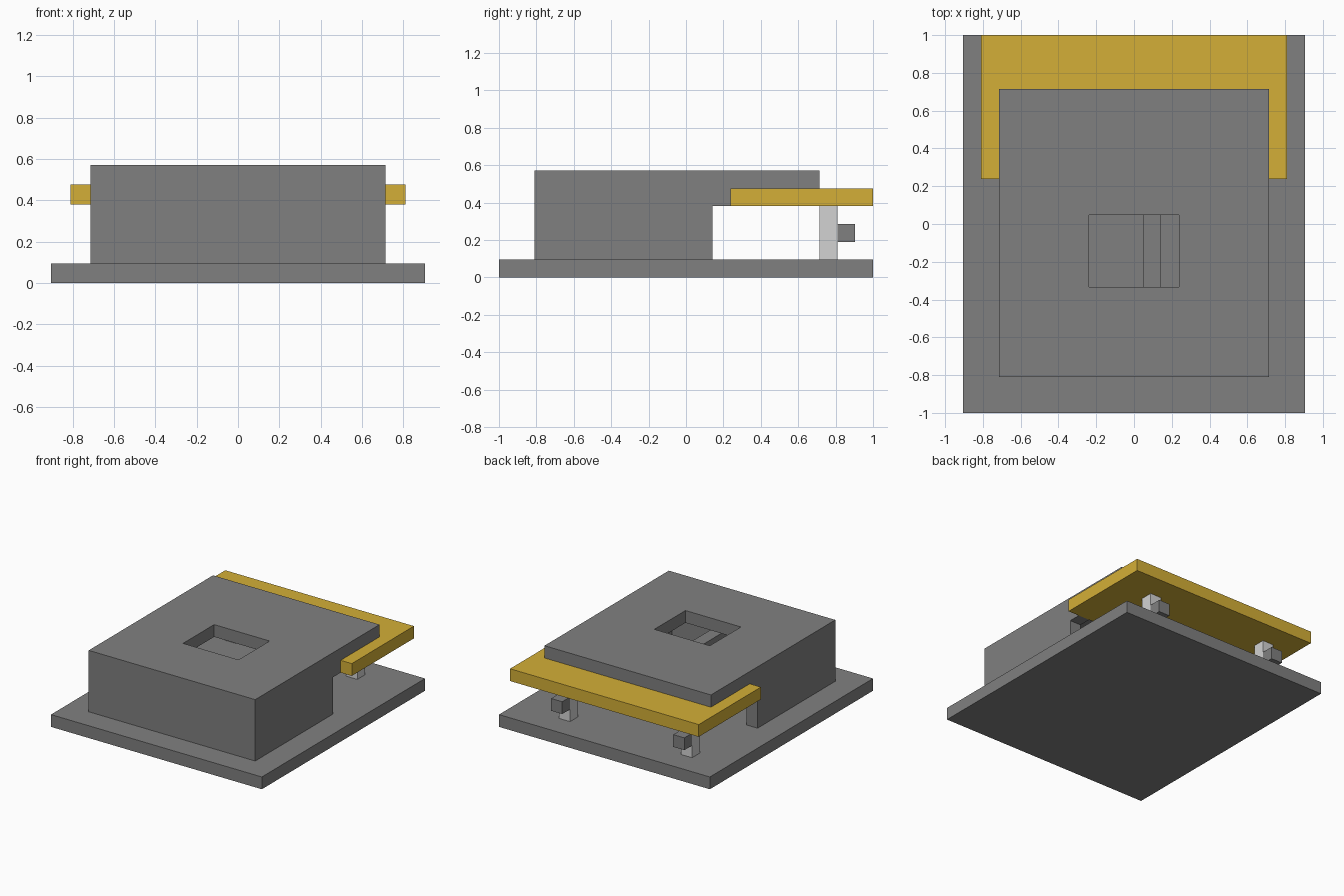
import bpy
import bmesh
from mathutils import Vector

U = 2 / 21  # building grid unit

old = bpy.data.objects.get("Cube")
if old:
    bpy.data.objects.remove(old, do_unlink=True)


def material(name, rgb):
    m = bpy.data.materials.new(name)
    m.use_nodes = True
    m.diffuse_color = (*rgb, 1)
    m.node_tree.nodes["Principled BSDF"].inputs["Base Color"].default_value = (*rgb, 1)
    return m


grey = material("stone grey", (0.216, 0.216, 0.216))
gold = material("gold", (0.658, 0.429, 0.038))
silver = material("light silver", (0.651, 0.651, 0.651))


def finish(name, bm, mat):
    bmesh.ops.recalc_face_normals(bm, faces=bm.faces)
    mesh = bpy.data.meshes.new(name)
    bm.to_mesh(mesh)
    bm.free()
    mesh.materials.append(mat)
    ob = bpy.data.objects.new(name, mesh)
    bpy.context.collection.objects.link(ob)
    return ob


def box(name, low, high, mat):
    """Box between two corners given in grid units."""
    low, high = Vector(low) * U, Vector(high) * U
    bm = bmesh.new()
    bmesh.ops.create_cube(bm, size=1)
    bmesh.ops.scale(bm, vec=high - low, verts=bm.verts)
    bmesh.ops.translate(bm, vec=(low + high) / 2, verts=bm.verts)
    return finish(name, bm, mat)


def side_profile(name, points, x0, x1, mat):
    """Extrude a (y, z) outline along x, in grid units."""
    bm = bmesh.new()
    face = bm.faces.new([bm.verts.new(Vector((x0, y, z)) * U) for y, z in points])
    ext = bmesh.ops.extrude_face_region(bm, geom=[face])
    moved = [v for v in ext["geom"] if isinstance(v, bmesh.types.BMVert)]
    bmesh.ops.translate(bm, vec=((x1 - x0) * U, 0, 0), verts=moved)
    return finish(name, bm, mat)


# Ground slab
box("base_plate", (-9.5, -10.5, 0), (9.5, 10.5, 1), grey)

# Hollow housing, open at the back
box("front_wall", (-6.5, -8.5, 1), (6.5, -7.5, 5), grey)
wall = [(-8.5, 1), (1.5, 1), (1.5, 4), (2.5, 4), (2.5, 5), (-8.5, 5)]
side_profile("right_wall", wall, -7.5, -6.5, grey)
side_profile("left_wall", wall, 6.5, 7.5, grey)
box("inner_partition", (0.5, -7.5, 1), (1.5, 1.5, 4), grey)

# Roof with a rectangular opening
roof = box("roof", (-7.5, -8.5, 5), (7.5, 7.5, 6), grey)
cutter = box("roof_opening_cutter", (-2.5, -3.5, 4.5), (2.5, 0.5, 6.5), grey)
cutter.hide_render = True
cutter.hide_set(True)
cut = roof.modifiers.new("opening", "BOOLEAN")
cut.operation = "DIFFERENCE"
cut.solver = "EXACT"
cut.object = cutter
bpy.context.view_layer.objects.active = roof
roof.select_set(True)
bpy.ops.object.modifier_apply(modifier=cut.name)
bpy.data.objects.remove(cutter, do_unlink=True)

# Canopy and its two posts with small blocks on the back
box("canopy", (-8.5, 2.5, 4), (8.5, 10.5, 5), gold)
for side, x in (("right", -6.5), ("left", 4.5)):
    box(side + "_post", (x, 7.5, 1), (x + 1, 8.5, 4), silver)
    box(side + "_post_block", (x, 8.5, 2), (x + 1, 9.5, 3), grey)
